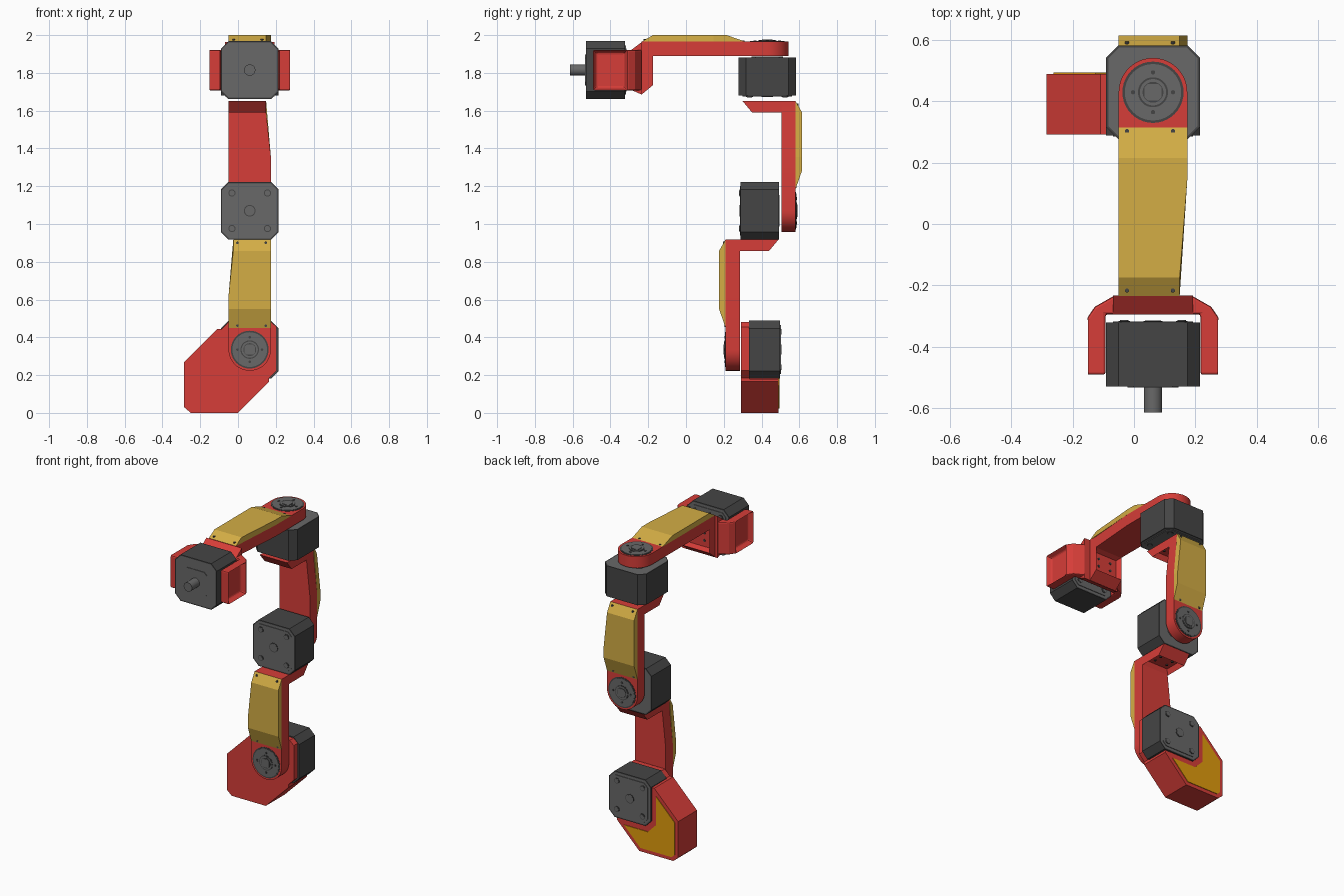
import bpy, bmesh, math
from mathutils import Matrix, Vector

cube = bpy.data.objects.get("Cube")
if cube:
    bpy.data.objects.remove(cube, do_unlink=True)


def material(name, srgb):
    col = [c / 12.92 if c <= 0.04 else ((c + 0.055) / 1.055) ** 2.4 for c in srgb] + [1]
    m = bpy.data.materials.new(name)
    m.use_nodes = True
    m.diffuse_color = col
    m.node_tree.nodes["Principled BSDF"].inputs["Base Color"].default_value = col
    return m


RED = material("red paint", (0.84, 0.24, 0.22))
GOLD = material("gold cover", (0.83, 0.68, 0.27))
AMBER = material("amber panel", (0.88, 0.61, 0.05))
DARK = material("dark motor body", (0.27, 0.27, 0.27))
GREY = material("grey metal", (0.41, 0.41, 0.41))

X, Y, Z = (Vector(v) for v in ((1, 0, 0), (0, 1, 0), (0, 0, 1)))


def frame(origin, u, v):
    """Matrix whose local axes are u, v and u cross v."""
    m = Matrix((u, v, Vector(u).cross(v))).transposed().to_4x4()
    m.translation = origin
    return m


WORLD = Matrix.Identity(4)
SIDE = frame((0, 0, 0), Y, Z)       # profile in yz, extruded along x
FRONT = frame((0, 0, 0), X, Z)      # profile in xz, extruded along -y


def prism(name, pts, lo, hi, mats, m=WORLD, top=None, recess=(), depth=0.0,
          rim=0.02, smooth=False, end_mat=False):
    """Extrude a profile; optional other top outline, recessed faces, inset ends."""
    bm = bmesh.new()
    a = [bm.verts.new((x, y, lo)) for x, y in pts]
    b = [bm.verts.new((x, y, hi)) for x, y in (top or pts)]
    bm.faces.new(a[::-1])
    bm.faces.new(b)
    for i in range(len(a)):
        j = (i + 1) % len(a)
        bm.faces.new((a[i], a[j], b[j], b[i]))
    bmesh.ops.recalc_face_normals(bm, faces=bm.faces)
    bm.normal_update()
    for d in recess:
        facing = [f for f in bm.faces if f.normal.dot(d) > 0.99]
        face = max(facing, key=lambda f: f.calc_center_median().dot(d))
        bmesh.ops.inset_region(bm, faces=[face], thickness=rim, depth=-depth)
        if end_mat:
            face.material_index = 1
    me = bpy.data.meshes.new(name)
    bm.to_mesh(me)
    bm.free()
    for mat in mats:
        me.materials.append(mat)
    me.transform(m)
    ob = bpy.data.objects.new(name, me)
    bpy.context.collection.objects.link(ob)
    if smooth:
        bpy.ops.object.select_all(action='DESELECT')
        ob.select_set(True)
        bpy.context.view_layer.objects.active = ob
        bpy.ops.object.shade_smooth_by_angle(angle=math.radians(30))
    return ob


def ring(r, n=40, cx=0, cy=0):
    return [(cx + r * math.cos(math.tau * i / n), cy + r * math.sin(math.tau * i / n))
            for i in range(n)]


def disc(name, r, lo, hi, mat, m, cx=0, cy=0, n=40):
    return prism(name, ring(r, n, cx, cy), lo, hi, [mat], m, smooth=True)


def octagon(h, c):
    k = h - c
    return [(h, -k), (h, k), (k, h), (-k, h), (-h, k), (-h, -k), (-k, -h), (k, -h)]


def motor(name, m, length):
    """Body from local z = -length (rear) to 0 (shaft end)."""
    prism(name + "_body", octagon(0.153, 0.04), -length, 0, [DARK, GREY], m,
          recess=(Z, -Z), rim=0.008, end_mat=True)
    prism(name + "_shaft_plate", octagon(0.083, 0.02), 0, 0.004, [GREY], m)
    prism(name + "_rear_plate", octagon(0.13, 0.025), -length - 0.004, -length, [GREY], m)
    for sx in (-1, 1):
        for sy in (-1, 1):
            x, y = 0.094 * sx, 0.094 * sy
            disc(name + "_screw_rim", 0.019, -length - 0.006, -length, DARK, m, x, y, 20)
            disc(name + "_screw", 0.014, -length - 0.008, -length, GREY, m, x, y, 20)
    disc(name + "_rear_rim", 0.031, -length - 0.006, -length, DARK, m, n=24)
    disc(name + "_rear_hub", 0.026, -length - 0.007, -length, GREY, m, n=24)


def arm(name, m, end):
    """Link around a joint at the local origin, along local y, outside at +z."""
    w, t, taper, thick = 0.112, 0.285, 0.087, 0.075
    arc = [(w * math.cos(a), w * math.sin(a))
           for a in (math.pi + math.pi * i / 24 for i in range(25))]
    prism(name + "_link", arc + [(w, end), (-taper, end), (-taper, end - 0.06), (-w, t)],
          0, thick, [RED], m, smooth=True)
    # Bent end flange with a hollow underside
    prism(name + "_flange", [(end - 0.06, 0.002), (end, 0.002), (end, -0.205), (end - 0.06, -0.155)],
          -taper, w, [RED], m @ SIDE, recess=(-X,), depth=0.035)
    # Chamfered cover
    low, high = 0.115, end - 0.06
    prism(name + "_cover", [(-w, low), (w, low), (w, end), (-taper, end), (-w, t)],
          thick, 0.11, [GOLD], m,
          top=[(-w, low + 0.1), (w, low + 0.1), (w, high), (-taper, high), (-w, t)])
    for x in (-0.065, 0.085):
        disc(name + "_cover_screw", 0.007, thick, 0.081, DARK, m, x, low + 0.012, 12)
        disc(name + "_cover_screw", 0.007, thick, 0.09, DARK, m, x, end - 0.018, 12)
        for v in (-0.05, -0.1):
            disc(name + "_flange_screw", 0.008, end - 0.03, end - 0.022, DARK,
                 m @ frame((0, 0, 0), Z, X), v, x * 0.6, 12)
    # Turning joint made of stepped discs
    for part, r, h, mat in (("groove", 0.1, 0.002, DARK), ("disc", 0.092, 0.004, GREY),
                            ("hub_groove", 0.049, 0.006, DARK), ("hub", 0.043, 0.008, GREY),
                            ("shaft_rim", 0.034, 0.009, DARK)):
        disc(name + "_joint_" + part, r, thick - 0.01, thick + h, mat, m)
    prism(name + "_joint_shaft", octagon(0.027, 0.01), thick, thick + 0.011, [GREY], m)
    for x, y in ring(0.065, 4):
        disc(name + "_joint_bolt", 0.007, thick, thick + 0.007, DARK, m, x, y, 12)


CX = 0.062

# Base: front plate behind the first joint, foot block wrapping the motor, rear panel
prism("base_plate", [(-0.285, 0.03), (-0.25, 0), (0, 0), (0.165, 0.165), (0.165, 0.185),
                     (0.205, 0.225), (0.205, 0.455), (0.175, 0.482), (-0.05, 0.482),
                     (-0.085, 0.445), (-0.11, 0.445), (-0.285, 0.27)],
      -0.335, -0.292, [RED], FRONT)
prism("base_foot", [(-0.285, 0.03), (-0.25, 0), (0, 0), (0.165, 0.165), (0.165, 0.18),
                    (-0.05, 0.18), (-0.092, 0.222), (-0.092, 0.445), (-0.11, 0.445),
                    (-0.285, 0.27)], -0.49, -0.33, [RED], FRONT)
prism("base_rear_panel", [(-0.262, 0.045), (-0.24, 0.024), (-0.01, 0.024), (0.11, 0.145),
                          (-0.065, 0.145), (-0.125, 0.205), (-0.125, 0.395), (-0.262, 0.258)],
      -0.494, -0.487, [AMBER], FRONT)

# Motors, each frame pointing along its shaft
motor("base_motor", frame((CX, 0.333, 0.335), X, Z), 0.165)
motor("elbow_motor", frame((CX, 0.492, 1.07), -X, Z), 0.203)
motor("upper_motor", frame((CX, 0.43, 1.882), X, Y), 0.203)
wrist = frame((CX, -0.53, 1.815), X, Z)
motor("wrist_motor", wrist, 0.208)
disc("wrist_shaft", 0.03, 0, 0.085, GREY, wrist, n=24)

# Three arms
arm("lower_arm", frame((CX, 0.285, 0.335), X, Z), 0.583)
arm("middle_arm", frame((CX, 0.505, 1.07), -X, Z), 0.58)
arm("top_arm", frame((CX, 0.43, 1.89), -X, -Y), 0.665)

# Wrist fork holding the last motor
prism("fork_back", [(-0.234, 1.963), (-0.234, 1.685), (-0.295, 1.712), (-0.295, 1.918)],
      CX - 0.13, CX + 0.13, [RED], SIDE)
half = [(0.13, -0.236), (0.19, -0.27), (0.217, -0.31), (0.217, -0.492),
        (0.155, -0.492), (0.155, -0.295)]
outline = [(CX + x, y) for x, y in half] + [(CX - x, y) for x, y in reversed(half)]
fork = prism("wrist_fork", outline, 1.708, 1.922, [RED],
             recess=(X, -X), depth=0.035, rim=0.022)
bevel = fork.modifiers.new("soft_edges", 'BEVEL')
bevel.width = 0.008
bevel.segments = 2
